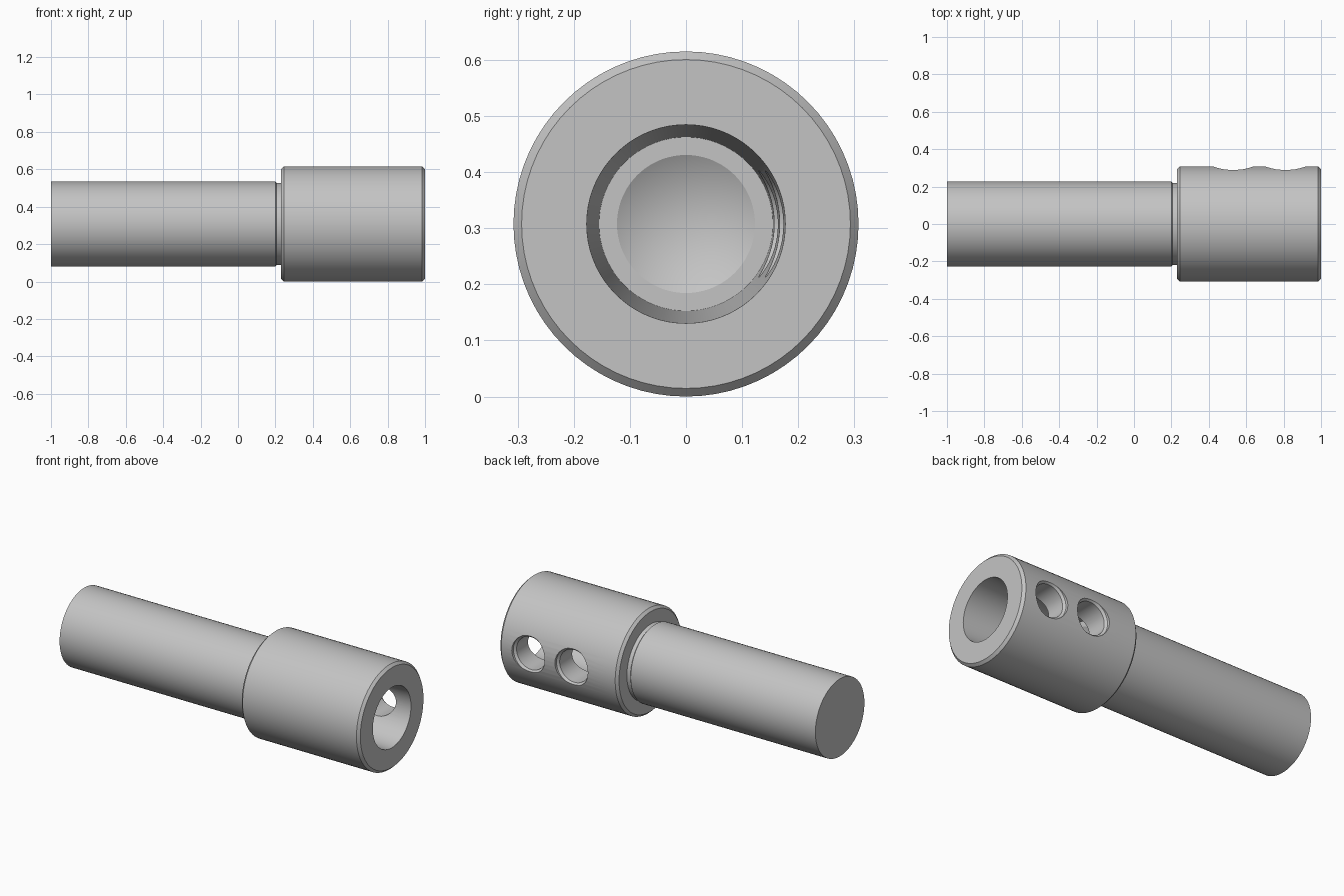
import bpy, bmesh, math
from mathutils import Vector, Matrix

cube = bpy.data.objects.get("Cube")
if cube:
    bpy.data.objects.remove(cube, do_unlink=True)

R = 0.3075          # head radius, also the axis height
SEGMENTS = 72

steel = bpy.data.materials.new("grey steel")
steel.use_nodes = True
grey = (0.55, 0.55, 0.55, 1)
steel.diffuse_color = grey
steel.node_tree.nodes["Principled BSDF"].inputs["Base Color"].default_value = grey


def lathe(name, profile, axis, origin):
    """Spin (along, radius) points about an axis through origin."""
    bm = bmesh.new()
    verts = [bm.verts.new((r, 0, a)) for a, r in profile]
    edges = [bm.edges.new(pair) for pair in zip(verts, verts[1:])]
    bmesh.ops.spin(bm, geom=verts + edges, cent=(0, 0, 0), axis=(0, 0, 1),
                   angle=math.tau, steps=SEGMENTS, use_merge=True)
    bmesh.ops.remove_doubles(bm, verts=bm.verts, dist=1e-5)
    bmesh.ops.recalc_face_normals(bm, faces=bm.faces)
    turn = Vector((0, 0, 1)).rotation_difference(Vector(axis)).to_matrix().to_4x4()
    bm.transform(Matrix.Translation(origin) @ turn)
    mesh = bpy.data.meshes.new(name)
    bm.to_mesh(mesh)
    bm.free()
    mesh.materials.append(steel)
    obj = bpy.data.objects.new(name, mesh)
    bpy.context.collection.objects.link(obj)
    return obj


# Shank, relief neck, bevelled head and tapered blind bore in one turned body
body = lathe("tool_holder", [
    (-1, 0), (-1, 0.2275), (0.2, 0.2275), (0.207, 0.22), (0.23, 0.22),
    (0.23, 0.293), (0.245, R), (0.985, R), (1, 0.293),
    (1, 0.177), (0.37, 0.155), (0.37, 0.123), (0.30, 0),
], (1, 0, 0), (0, 0, R))

# Two countersunk screw holes through the back wall into the bore
for i, x in enumerate((0.53, 0.81)):
    cutter = lathe(f"screw_hole_cutter_{i + 1}", [
        (0.02, 0), (0.02, 0.095), (0.28, 0.095), (0.292, 0.107),
        (0.4, 0.107), (0.4, 0),
    ], (0, 1, 0), (x, 0, R))
    cutter.hide_render = True
    cutter.hide_set(True)
    cut = body.modifiers.new(f"screw_hole_{i + 1}", 'BOOLEAN')
    cut.operation = 'DIFFERENCE'
    cut.solver = 'EXACT'
    cut.object = cutter

# Bake the cuts, then drop the cutters
bpy.context.view_layer.objects.active = body
body.select_set(True)
for mod in list(body.modifiers):
    cutter = mod.object
    bpy.ops.object.modifier_apply(modifier=mod.name)
    bpy.data.objects.remove(cutter, do_unlink=True)
bpy.ops.object.shade_smooth_by_angle(angle=math.radians(25))
